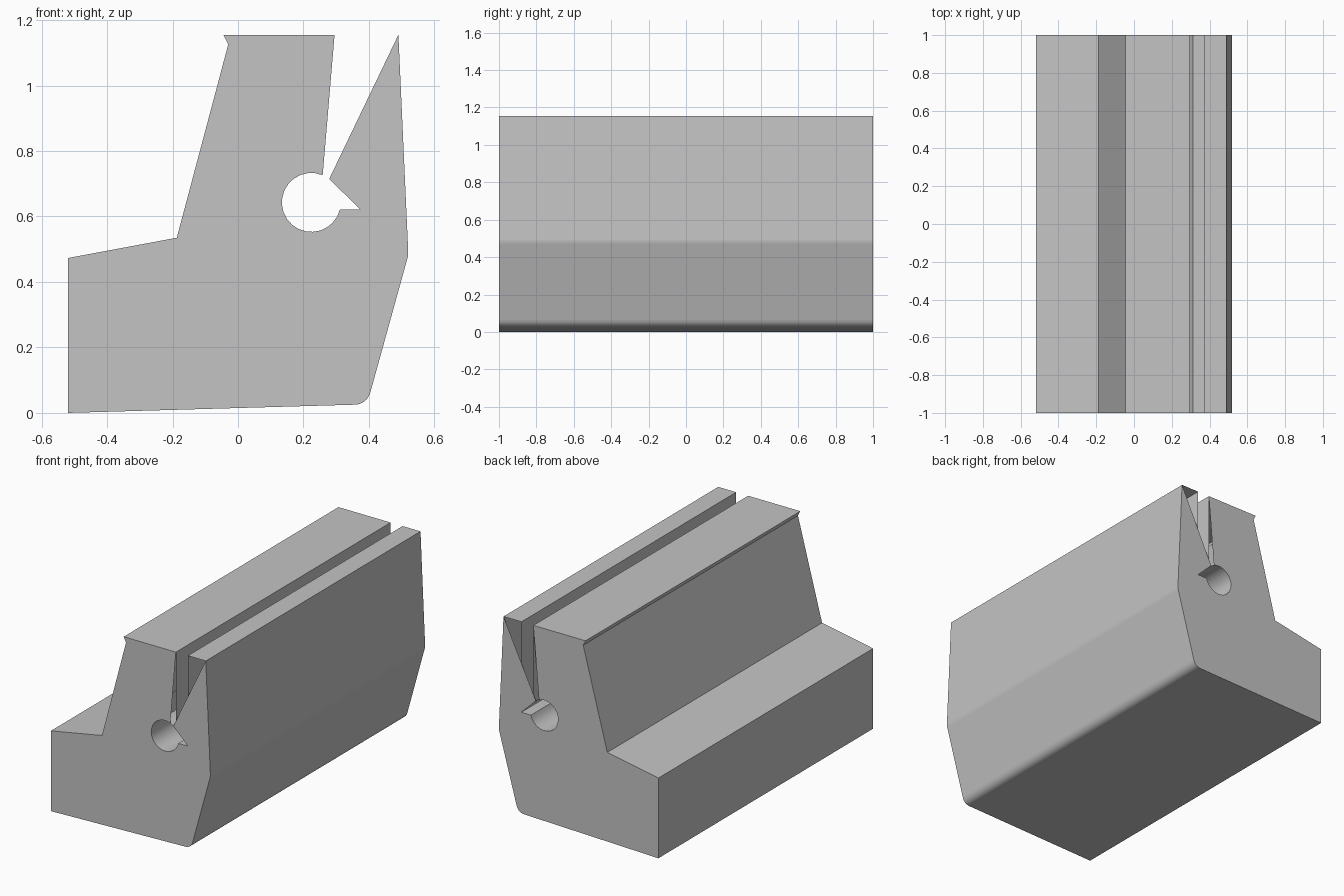
import bpy, bmesh
from math import cos, sin, radians
from mathutils import Vector

old = bpy.data.objects.get("Cube")
if old:
    bpy.data.objects.remove(old, do_unlink=True)

HALF_LENGTH = 1.0
TOP = 1.155


def rounded(start, corner, end, steps):
    """Points of a rounded corner."""
    a, c, b = Vector(start), Vector(corner), Vector(end)
    ts = [i / steps for i in range(steps + 1)]
    return [tuple(a * (1 - t) ** 2 + c * 2 * t * (1 - t) + b * t * t) for t in ts]


# Cross-section pieces, counter-clockwise seen from the front
base_corner = rounded((0.355, 0.025), (0.394, 0.026), (0.405, 0.065), 8)
side_bend = rounded((0.515, 0.463), (0.52, 0.478), (0.52, 0.492), 4)
lip_tip = [(0.49, TOP)]
lip_inner_top = [(0.373, TOP)]
notch = [(0.373, 0.622)]
bore = []
for k in range(22):
    a = radians(-14 - 308 * k / 21)
    bore.append((0.224 + 0.09 * cos(a), 0.643 + 0.09 * sin(a)))
block = [(0.295, TOP), (-0.045, TOP), (-0.03, 1.125),
         (-0.187, 0.535), (-0.52, 0.473), (-0.52, 0)]

pieces = [base_corner, side_bend, lip_tip, lip_inner_top, notch, bore, block]
profile = [p for piece in pieces for p in piece]
curved = set()
for piece in (base_corner, side_bend, bore):
    curved.update(zip(piece, piece[1:]))

# End plates leave the top of the slot open and bridge the lip to the bore
end_outline = (base_corner + side_bend + lip_tip + [bore[-2]] + notch
               + bore[:-2] + block)

bm = bmesh.new()
front = {p: bm.verts.new((p[0], -HALF_LENGTH, p[1])) for p in profile}
back = {p: bm.verts.new((p[0], HALF_LENGTH, p[1])) for p in profile}

# Long walls
for p, q in zip(profile, profile[1:] + profile[:1]):
    face = bm.faces.new((front[p], back[p], back[q], front[q]))
    face.smooth = (p, q) in curved

# End plates
bm.faces.new([front[p] for p in end_outline])
bm.faces.new([back[p] for p in reversed(end_outline)])

mesh = bpy.data.meshes.new("slotted_block")
bm.to_mesh(mesh)
bm.free()

grey = bpy.data.materials.new("plain_grey")
grey.use_nodes = True
colour = (0.55, 0.55, 0.55, 1)
grey.diffuse_color = colour
grey.node_tree.nodes["Principled BSDF"].inputs["Base Color"].default_value = colour
mesh.materials.append(grey)

body = bpy.data.objects.new("slotted_block", mesh)
bpy.context.collection.objects.link(body)
